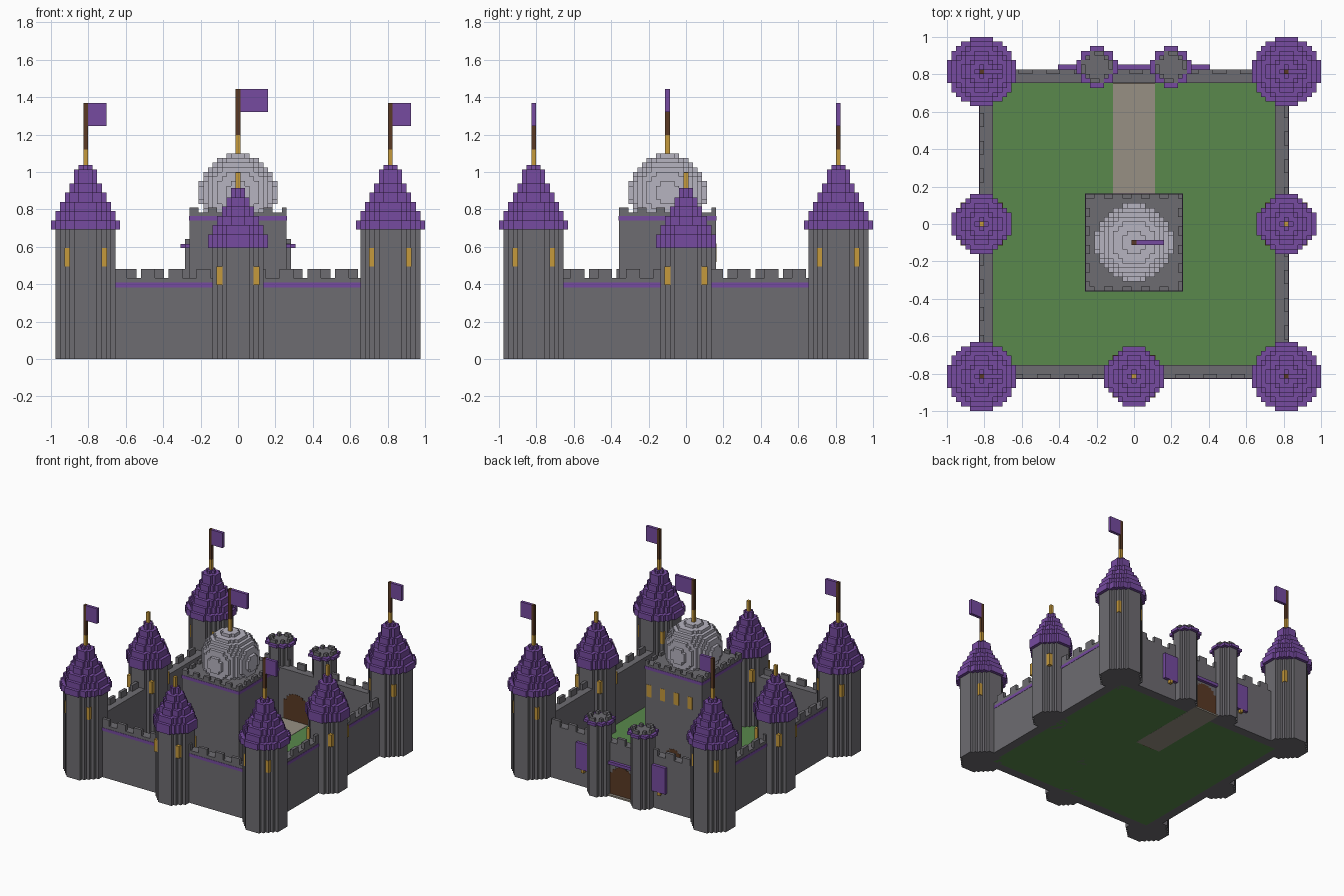
import bpy, bmesh, math

if "Cube" in bpy.data.objects:
    bpy.data.objects.remove(bpy.data.objects["Cube"], do_unlink=True)

V = 2 / 81          # edge of one building block


def material(name, r, g, b):
    m = bpy.data.materials.new(name)
    m.use_nodes = True
    m.diffuse_color = (r, g, b, 1)
    m.node_tree.nodes["Principled BSDF"].inputs["Base Color"].default_value = (r, g, b, 1)
    return m


STONE = material("grey stone", .155, .15, .165)
PURPLE = material("purple", .18, .07, .35)
GRASS = material("grass green", .10, .25, .072)
PALE = material("pale dome stone", .47, .455, .53)
PATH = material("path stone", .31, .28, .23)
GOLD = material("gold", .56, .32, .045)
WOOD = material("brown wood", .10, .042, .018)


def finish(bm, name, mat):
    bmesh.ops.remove_doubles(bm, verts=bm.verts, dist=1e-5)
    bmesh.ops.recalc_face_normals(bm, faces=bm.faces)
    mesh = bpy.data.meshes.new(name)
    bm.to_mesh(mesh)
    bm.free()
    mesh.materials.append(mat)
    ob = bpy.data.objects.new(name, mesh)
    bpy.context.collection.objects.link(ob)
    return ob


def boxes(name, mat, *bounds):
    """One object made of boxes given as (x0, x1, y0, y1, z0, z1) in blocks."""
    bm = bmesh.new()
    for x0, x1, y0, y1, z0, z1 in bounds:
        made = bmesh.ops.create_cube(bm, size=1)["verts"]
        for v in made:
            v.co = ((x0 if v.co.x < 0 else x1) * V, (y0 if v.co.y < 0 else y1) * V,
                    (z0 if v.co.z < 0 else z1) * V)
    bmesh.ops.recalc_face_normals(bm, faces=bm.faces)
    mesh = bpy.data.meshes.new(name)
    bm.to_mesh(mesh)
    bm.free()
    mesh.materials.append(mat)
    ob = bpy.data.objects.new(name, mesh)
    bpy.context.collection.objects.link(ob)
    return ob


def disc(r):
    """Block cells of a filled circle."""
    n = math.ceil(r)
    return {(x, y) for x in range(-n, n + 1) for y in range(-n, n + 1)
            if x * x + y * y <= (r + .4) ** 2}


def layered(name, mat, cx, cy, layers):
    """Outer shell of stacked block layers (z0, z1, cells)."""
    bm = bmesh.new()

    def quad(*pts):
        bm.faces.new([bm.verts.new(((cx + x) * V, (cy + y) * V, z * V)) for x, y, z in pts])

    for i, (z0, z1, cells) in enumerate(layers):
        above = layers[i + 1][2] if i + 1 < len(layers) else set()
        below = layers[i - 1][2] if i else set()
        for x, y in cells:
            a, b, c, d = x - .5, x + .5, y - .5, y + .5
            if (x, y) not in above:
                quad((a, c, z1), (b, c, z1), (b, d, z1), (a, d, z1))
            if (x, y) not in below:
                quad((a, d, z0), (b, d, z0), (b, c, z0), (a, c, z0))
            for dx, dy in ((1, 0), (-1, 0), (0, 1), (0, -1)):
                if (x + dx, y + dy) not in cells:
                    px, py = x + dx / 2, y + dy / 2
                    hx, hy = -dy / 2, dx / 2
                    quad((px - hx, py - hy, z0), (px + hx, py + hy, z0),
                         (px + hx, py + hy, z1), (px - hx, py - hy, z1))
    return finish(bm, name, mat)


def tower(name, cx, cy, r, height, roof_height):
    """Round tower with diagonal slit windows, a stepped cone and a gold finial."""
    layered(name + "_shaft", STONE, cx, cy, [(0, height, disc(r))])
    h = .62
    boxes(name + "_windows", GOLD, *[
        (cx + x - h, cx + x + h, cy + y - h, cy + y + h, height - 8, height - 4)
        for x in (-4, 4) for y in (-4, 4)])
    layered(name + "_roof", PURPLE, cx, cy, [
        (height + i, height + i + 1, disc(math.ceil((r + 1) * (1 - i / roof_height))))
        for i in range(roof_height)])
    top = height + roof_height
    boxes(name + "_finial", GOLD, (cx - .5, cx + .5, cy - .5, cy + .5, top - 1, top + 3.4))


def flag(name, cx, cy, z, width):
    boxes(name + "_pole", WOOD, (cx - .5, cx + .5, cy - .5, cy + .5, z, z + 10))
    boxes(name + "_cloth", PURPLE, (cx + .5, cx + .5 + width, cy - .5, cy + .5, z + 5, z + 10))


def arch(name, half, height, y0, y1):
    """Stepped round-topped door leaf."""
    steps = []
    for i in range(math.ceil(half)):
        w = half - i
        rise = math.sqrt(half ** 2 - (w - .5) ** 2)
        steps.append((-w, w, y0, y1, 0 if i == 0 else steps[-1][5], height - half + rise))
    boxes(name, WOOD, *steps)


# Courtyard
boxes("courtyard_grass", GRASS, (-30.5, 30.5, -30.5, 30.5, 0, 1))
boxes("courtyard_path", PATH, (-4.5, 4.5, 6.5, 30.5, -.02, 1.1), (-4.5, 4.5, 30.5, 34.5, -.02, .5))

# Curtain walls
boxes("walls", STONE,
      (-33.5, 33.5, -33.5, -30.5, 0, 17.5), (-33.5, 33.5, 30.5, 33.5, 0, 17.5),
      (-33.5, -30.5, -30.5, 30.5, 0, 17.5), (30.5, 33.5, -30.5, 30.5, 0, 17.5))
teeth = []
for t in range(-27, 27, 6):
    teeth += [(t, t + 3, -33.5, -32.5, 17.5, 19.5), (t + 2, t + 5, 32.5, 33.5, 17.5, 19.5),
              (-33.5, -32.5, t, t + 3, 17.5, 19.5), (32.5, 33.5, t + 2, t + 5, 17.5, 19.5)]
boxes("wall_battlements", STONE, *teeth)
boxes("wall_stripes", PURPLE,
      (-30, 30, -33.6, -33.4, 15.5, 16.5),
      (-33.6, -33.4, -30, 30, 15.5, 16.5), (33.4, 33.6, -30, 30, 15.5, 16.5))

# Corner towers with flags, and plain towers in the middle of three walls
for sx, side in ((-33, "right"), (33, "left")):
    for sy, end in ((-33, "front"), (33, "back")):
        tower(f"{end}_{side}_tower", sx, sy, 6, 28, 14)
        flag(f"{end}_{side}_flag", sx, sy, 45.4, 4)
    tower(f"middle_{side}_tower", sx, 0, 5, 24, 13)
tower("middle_front_tower", 0, -33, 5, 24, 13)

# Gatehouse
arch("gate_door", 4.5, 10, 30.4, 33.6)
boxes("gate_lintel", PURPLE, (-5.5, 5.5, 33.5, 34.5, 10.5, 11.5))
for s, side in ((-1, "right"), (1, "left")):
    cx = 8 * s
    layered(f"gate_{side}_turret", STONE, cx, 34, [(0, 25, disc(3))])
    layered(f"gate_{side}_rim", PURPLE, cx, 34, [(24, 24.9, disc(4) - disc(3))])
    ring = {(x, y) for x, y in disc(3) - disc(2)
            if max(abs(x), abs(y)) == 3 and x * y >= 0 or abs(x) == abs(y) == 2}
    layered(f"gate_{side}_battlements", STONE, cx, 34, [(25, 26, ring)])
    bx = 14 * s
    boxes(f"gate_{side}_banner", PURPLE, (bx - 2.5, bx + 2.5, 33.5, 34.5, 6, 14.7))
    boxes(f"gate_{side}_banner_fringe", GOLD, (bx - .5, bx + .5, 33.5, 34.5, 5, 6))

# Keep
KX, Y0, Y1, KY = 10.5, -14.5, 6.5, -4
boxes("keep", STONE, (-KX, KX, Y0, Y1, 0, 31.7))
boxes("keep_stripe", PURPLE, (-KX - .1, KX + .1, Y0 - .1, Y1 + .1, 30, 31))
teeth = []
for i in range(6):
    t = i * 4 - KX
    e = min(t + 2, KX)
    teeth += [(t, e, Y0, Y0 + 1, 31.7, 32.8), (t, e, Y1 - 1, Y1, 31.7, 32.8),
              (-KX, 1 - KX, t + KY, e + KY, 31.7, 32.8), (KX - 1, KX, t + KY, e + KY, 31.7, 32.8)]
boxes("keep_battlements", STONE, *teeth)
boxes("keep_windows", GOLD, *[(x - .9, x + .9, Y1 - .2, Y1 + .1, 21, 25) for x in (-6, -1, 4, 9)])
arch("keep_door", 2.5, 6, Y1 - .2, Y1 + .1)

# Dome
R = 8
layers = []
for k in range(-4, R + 1):
    flat = math.sqrt(max((R + .4) ** 2 - k * k, 0)) - .4
    layers.append((35.5 + k, 36.5 + k, disc(flat)))
layered("keep_dome", PALE, 0, KY, layers)
boxes("keep_finial", GOLD, (-.5, .5, KY - .5, KY + .5, 44, 48.5))
flag("keep_flag", 0, KY, 48.5, 6)
